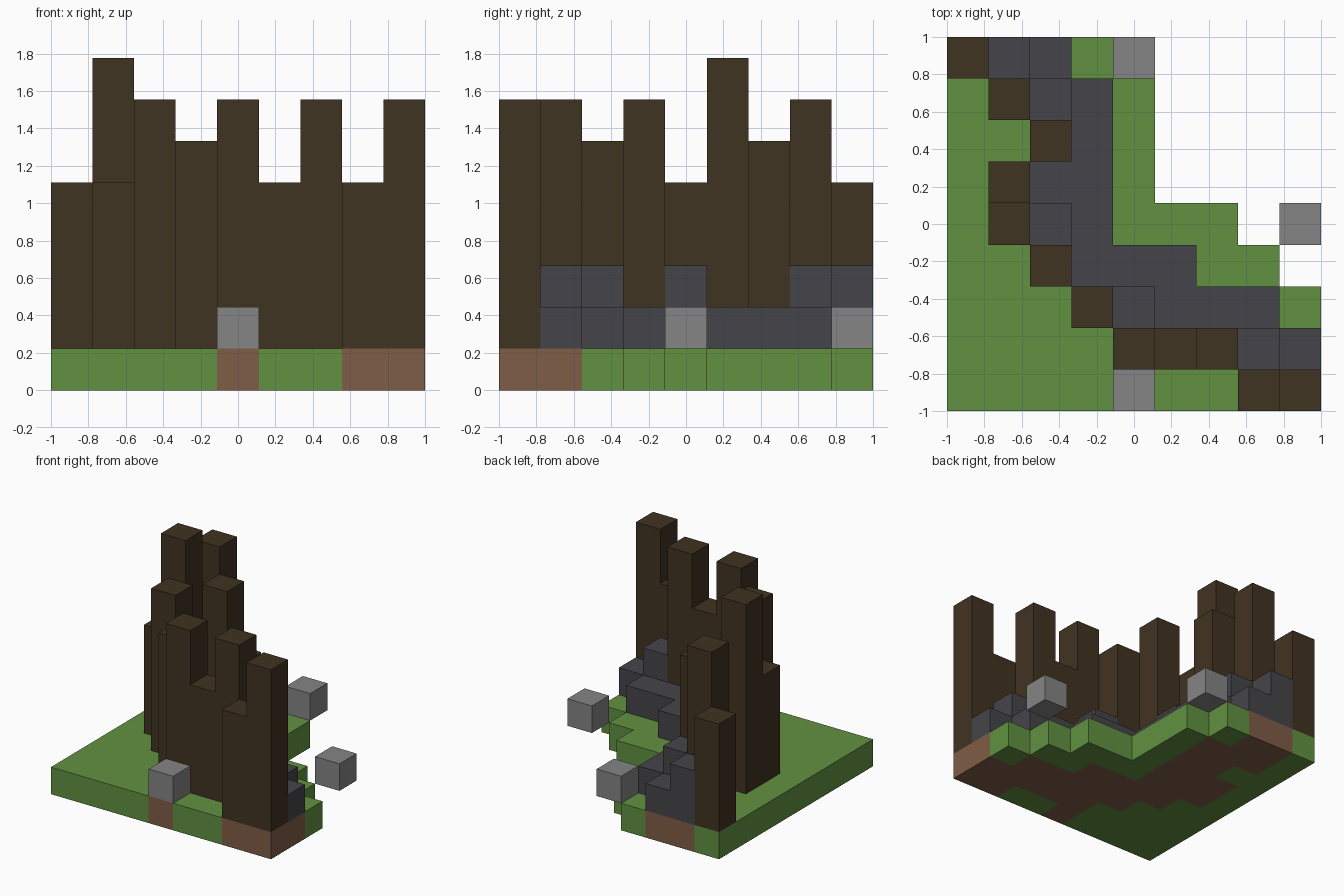
import bpy
import bmesh
from mathutils import Vector

cube = bpy.data.objects.get("Cube")
if cube:
    bpy.data.objects.remove(cube, do_unlink=True)

# Terrain plan, back row first. Digits are column heights in blocks:
# 1 grass, 2-3 rock ledge, 5-8 dark wall; o boulder on soil, f floating boulder.
PLAN = [
    "5321f....",
    "17321....",
    "11621....",
    "18221....",
    "1532111.f",
    "11722211.",
    "111632221",
    "111175732",
    "1111o1157",
]
N = len(PLAN)
SIZE = 2 / N


def srgb(r, g, b):
    return [((c / 255 + 0.055) / 1.055) ** 2.4 for c in (r, g, b)] + [1.0]


def material(name, colour):
    mat = bpy.data.materials.new(name)
    mat.use_nodes = True
    mat.diffuse_color = colour
    bsdf = mat.node_tree.nodes["Principled BSDF"]
    bsdf.inputs["Base Color"].default_value = colour
    bsdf.inputs["Roughness"].default_value = 0.9
    return mat


PARTS = {
    "grass": material("grass green", srgb(98, 145, 65)),
    "soil": material("soil brown", srgb(126, 93, 71)),
    "rock_ledge": material("slate grey", srgb(69, 69, 74)),
    "dark_wall": material("dark bark brown", srgb(64, 51, 33)),
    "boulders": material("stone grey", srgb(133, 133, 133)),
}

# Fill the block grid from the plan
blocks = {}
for row, line in enumerate(PLAN):
    y = N - 1 - row
    for x, code in enumerate(line):
        if code == ".":
            continue
        if code in "of":
            blocks[x, y, 1] = "boulders"
            if code == "o":
                blocks[x, y, 0] = "soil"
            continue
        height = int(code)
        blocks[x, y, 0] = "grass" if height == 1 else "soil"
        for z in range(1, height):
            blocks[x, y, z] = "dark_wall" if height > 3 else "rock_ledge"
# The back corner wall stands on grass
blocks[0, N - 1, 0] = "grass"


def add_face(bm, cell, axis, sign):
    """One outer side of a block, wound so that it faces outwards."""
    normal, u, v = Vector(), Vector(), Vector()
    normal[axis], u[(axis + 1) % 3], v[(axis + 2) % 3] = sign, sign, 1
    centre = Vector(cell) + Vector((0.5, 0.5, 0.5)) + normal / 2
    corners = [centre + (a * u + b * v) / 2
               for a, b in ((-1, -1), (1, -1), (1, 1), (-1, 1))]
    offset = Vector((1, 1, 0))
    bm.faces.new([bm.verts.new(p * SIZE - offset) for p in corners])


def build_part(name, mat):
    """Mesh the exposed sides of all blocks that belong to one part."""
    bm = bmesh.new()
    for cell, kind in blocks.items():
        if kind != name:
            continue
        for axis in range(3):
            for sign in (-1, 1):
                neighbour = list(cell)
                neighbour[axis] += sign
                if tuple(neighbour) not in blocks:
                    add_face(bm, cell, axis, sign)
    bmesh.ops.remove_doubles(bm, verts=bm.verts, dist=SIZE / 100)
    mesh = bpy.data.meshes.new(name)
    bm.to_mesh(mesh)
    bm.free()
    mesh.materials.append(mat)
    bpy.context.collection.objects.link(bpy.data.objects.new(name, mesh))


for part, mat in PARTS.items():
    build_part(part, mat)
